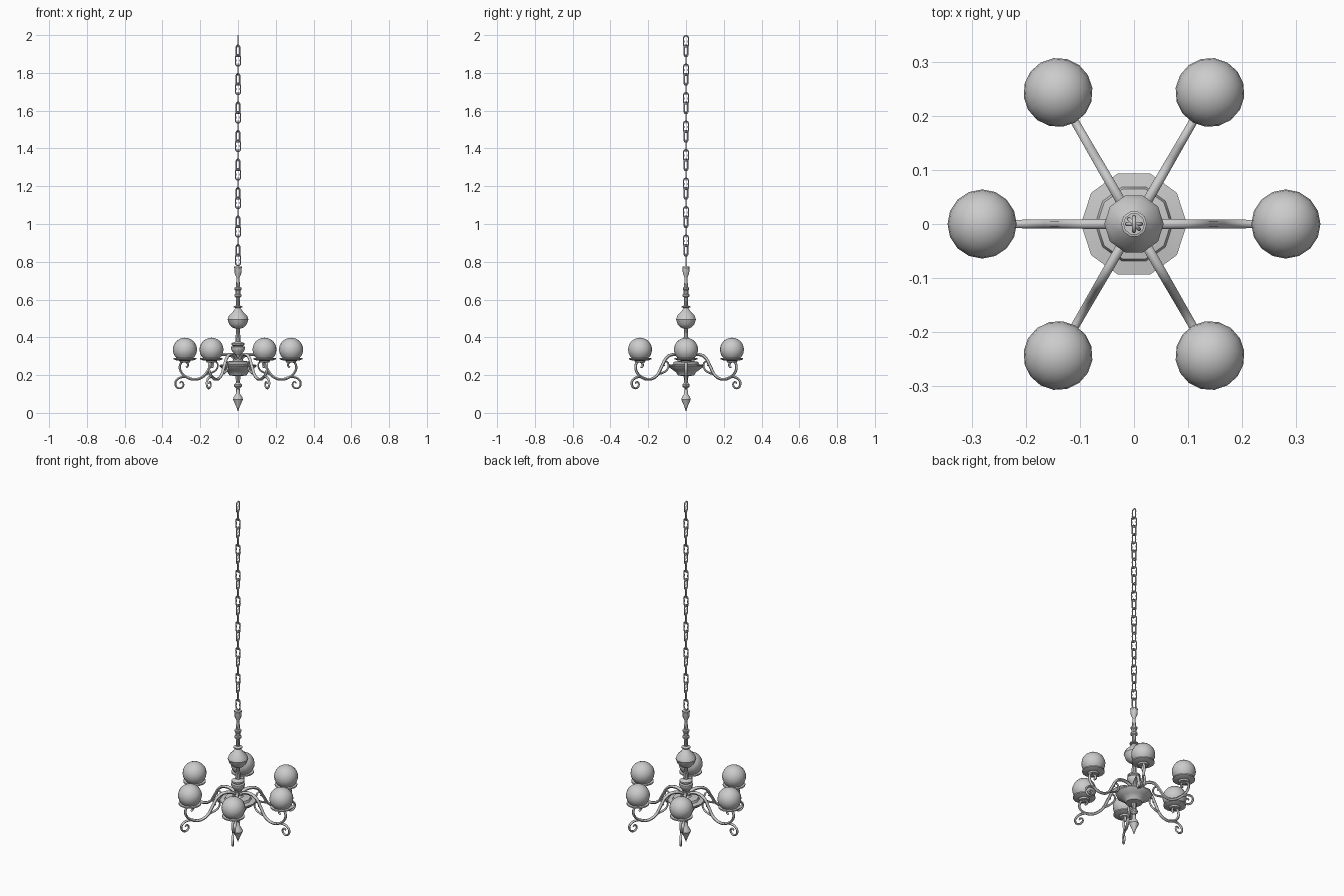
import bpy
import bmesh
from math import sin, cos, pi, radians
from mathutils import Matrix, Vector

if "Cube" in bpy.data.objects:
    bpy.data.objects.remove(bpy.data.objects["Cube"])


def material(name, value):
    m = bpy.data.materials.new(name)
    m.use_nodes = True
    colour = (value, value, value, 1)
    m.diffuse_color = colour
    m.node_tree.nodes["Principled BSDF"].inputs["Base Color"].default_value = colour
    return m


GREY = material("light grey", 0.6)


def place(name, mesh, matrix=Matrix(), angle=35):
    if not mesh.materials:
        mesh.materials.append(GREY)
    obj = bpy.data.objects.new(name, mesh)
    obj.matrix_world = matrix
    bpy.context.collection.objects.link(obj)
    if mesh.users == 1:
        bpy.ops.object.select_all(action="DESELECT")
        obj.select_set(True)
        bpy.context.view_layer.objects.active = obj
        bpy.ops.object.shade_smooth_by_angle(angle=radians(angle))
    return obj


def lathe(name, profile, sides):
    """Spin (radius, height) points around z."""
    bm = bmesh.new()
    verts = [bm.verts.new((r, 0, z)) for r, z in profile]
    edges = [bm.edges.new(pair) for pair in zip(verts, verts[1:])]
    bmesh.ops.spin(bm, geom=verts + edges, axis=(0, 0, 1), cent=(0, 0, 0),
                   angle=2 * pi, steps=sides, use_merge=True)
    bmesh.ops.remove_doubles(bm, verts=bm.verts, dist=0.0002)
    bmesh.ops.recalc_face_normals(bm, faces=bm.faces)
    mesh = bpy.data.meshes.new(name)
    bm.to_mesh(mesh)
    bm.free()
    return mesh


def tube(name, points, radius, tip=1.0, closed=False, steps=4):
    """Smooth round tube through (x, z) points, tapering to tip."""
    curve = bpy.data.curves.new(name + " path", "CURVE")
    curve.dimensions = "3D"
    curve.bevel_depth = radius
    curve.bevel_resolution = 1
    curve.resolution_u = steps
    curve.use_fill_caps = not closed
    spline = curve.splines.new("BEZIER")
    spline.bezier_points.add(len(points) - 1)
    spline.use_cyclic_u = closed
    for i, (p, (x, z)) in enumerate(zip(spline.bezier_points, points)):
        p.co = (x, 0, z)
        p.handle_left_type = p.handle_right_type = "AUTO"
        p.radius = 1 + (tip - 1) * i / (len(points) - 1)
    temp = bpy.data.objects.new(name + " path", curve)
    bpy.context.collection.objects.link(temp)
    bpy.context.view_layer.update()
    graph = bpy.context.evaluated_depsgraph_get()
    mesh = bpy.data.meshes.new_from_object(temp.evaluated_get(graph))
    bpy.data.objects.remove(temp)
    mesh.name = name
    return mesh


# Turned central stem, from finial to chain cap
lower = [(0, 0.005), (0.01, 0.035), (0.026, 0.07), (0.022, 0.085), (0.011, 0.1),
         (0.009, 0.13), (0.02, 0.14), (0.02, 0.15), (0.011, 0.16), (0.013, 0.195)]
bowl = [(0.045, 0.198), (0.055, 0.215), (0.07, 0.225), (0.092, 0.24), (0.098, 0.247),
        (0.098, 0.254), (0.072, 0.258), (0.068, 0.27), (0.03, 0.276)]
hub = [(0.018, 0.29), (0.018, 0.31), (0.032, 0.328), (0.037, 0.338), (0.037, 0.35),
       (0.026, 0.353), (0.035, 0.36), (0.035, 0.368), (0.014, 0.378), (0.01, 0.445)]
bulb = [(0.03, 0.452), (0.047, 0.47), (0.055, 0.495), (0.048, 0.515),
        (0.028, 0.535), (0.012, 0.556), (0.024, 0.558), (0.024, 0.564), (0.01, 0.568)]
cap = [(0.012, 0.612), (0.019, 0.616), (0.019, 0.626), (0.014, 0.63), (0.014, 0.648),
       (0.018, 0.652), (0.018, 0.662), (0.012, 0.666), (0.007, 0.715),
       (0.017, 0.735), (0.02, 0.768), (0.02, 0.775), (0, 0.775)]
place("central_stem", lathe("central_stem", lower + bowl + hub + bulb + cap, 10))

# Shared meshes for the six lamp arms
arm = tube("arm", [(0.01, 0.28), (0.035, 0.302), (0.075, 0.309), (0.115, 0.295),
                   (0.148, 0.245), (0.18, 0.196), (0.228, 0.177), (0.27, 0.188),
                   (0.3, 0.215), (0.308, 0.245), (0.294, 0.271), (0.272, 0.268),
                   (0.265, 0.25), (0.275, 0.24)], 0.0095, 0.6)
outer = tube("outer_scroll", [(0.235, 0.177), (0.285, 0.19), (0.322, 0.177),
                              (0.332, 0.153), (0.316, 0.131), (0.294, 0.137),
                              (0.289, 0.155), (0.301, 0.165), (0.309, 0.156)], 0.007, 0.6)
inner = tube("inner_scroll", [(0.172, 0.205), (0.14, 0.213), (0.113, 0.232),
                              (0.108, 0.258), (0.123, 0.273), (0.138, 0.262),
                              (0.132, 0.249)], 0.006, 0.6)
cup = lathe("lamp_cup", [(0, 0.268), (0.026, 0.268), (0.03, 0.276), (0.045, 0.278),
                         (0.06, 0.284), (0.06, 0.291), (0, 0.291)], 16)
arc = [radians(-45 + 135 * i / 9) for i in range(10)]
globe = lathe("globe", [(0, 0.29)] + [(0.064 * cos(a), 0.335 + 0.063 * sin(a))
                                      for a in arc], 16)

# Six arms around the stem
for i in range(6):
    turn = Matrix.Rotation(i * pi / 3, 4, "Z")
    for mesh in (arm, outer, inner):
        place(f"{mesh.name}_{i + 1}", mesh, turn, 60)
    lamp = turn @ Matrix.Translation((0.281, 0, 0))
    place(f"lamp_cup_{i + 1}", cup, lamp)
    place(f"globe_{i + 1}", globe, lamp)

# Chain of rounded links, each turned an eighth from the last
w, h, c = 0.012, 0.029, 0.007
quarter = [(w, 0), (w, h - c), (w - c, h)]
half = quarter + [(-x, z) for x, z in reversed(quarter)]
link = tube("chain_link", half + [(-x, -z) for x, z in half[1:-1]], 0.0038,
            closed=True, steps=2)
for i in range(24):
    turn = Matrix.Rotation(radians((90, -45, 0)[i % 3]), 4, "Z")
    place(f"chain_link_{i + 1}", link,
          Matrix.Translation((0, 0, 1.967 - 0.0503 * i)) @ turn, 60)
